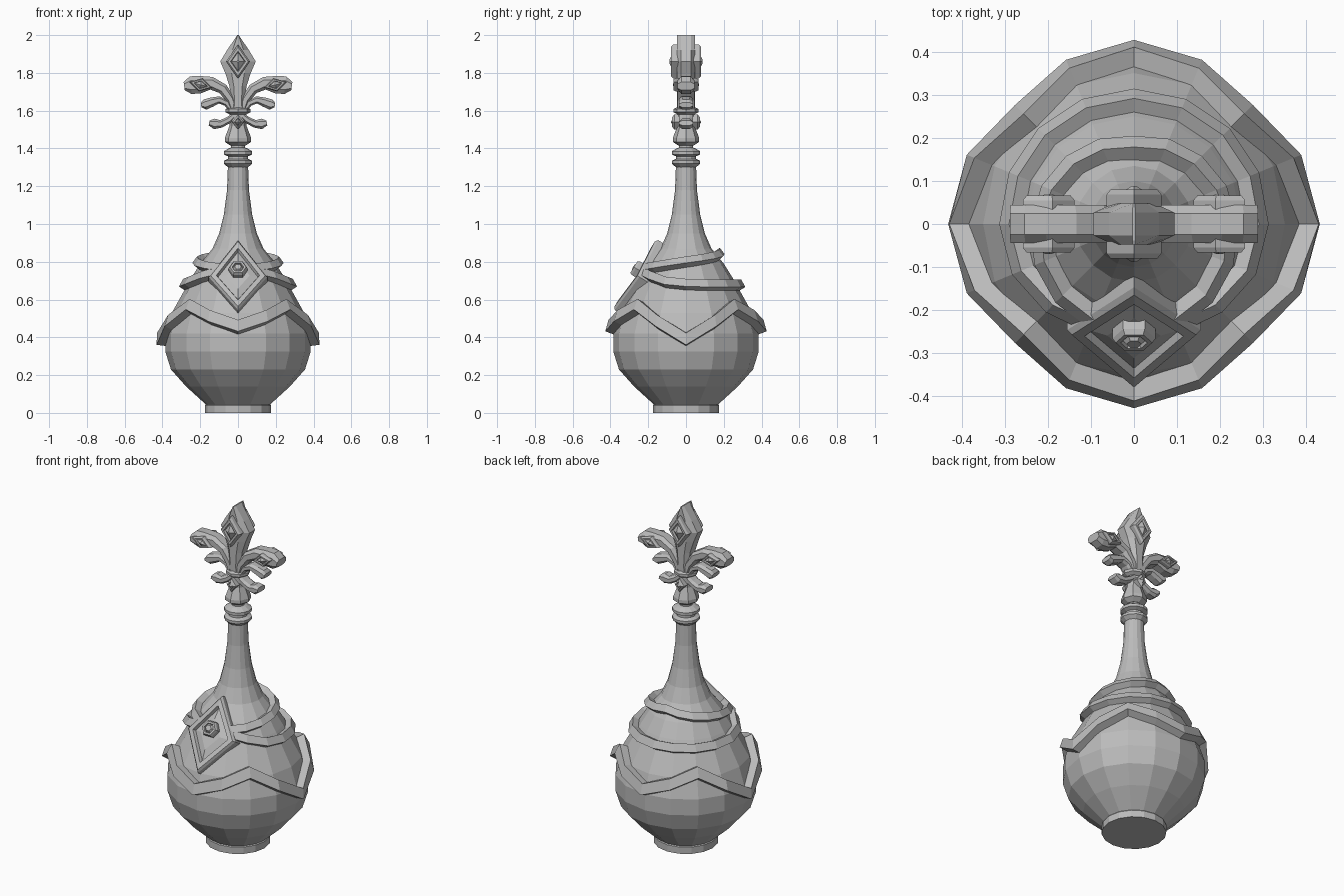
import bpy, bmesh, math
from mathutils import Vector

old = bpy.data.objects.get("Cube")
if old:
    bpy.data.objects.remove(old, do_unlink=True)

grey = bpy.data.materials.new("plain grey")
grey.use_nodes = True
shade = (0.5, 0.5, 0.5, 1)
grey.diffuse_color = shade
grey.node_tree.nodes["Principled BSDF"].inputs["Base Color"].default_value = shade


def skin(name, rings, loop=False, mirror=False):
    """Join successive rings of points with quads; cap the ends unless looped."""
    bm = bmesh.new()
    vs = [[bm.verts.new(p) for p in r] for r in rings]
    n = len(vs[0])
    pairs = list(zip(vs, vs[1:])) + ([(vs[-1], vs[0])] if loop else [])
    for a, b in pairs:
        for i in range(n):
            j = (i + 1) % n
            bm.faces.new((a[i], a[j], b[j], b[i]))
    if not loop:
        bm.faces.new(vs[0])
        bm.faces.new(vs[-1])
    bmesh.ops.recalc_face_normals(bm, faces=bm.faces)
    me = bpy.data.meshes.new(name)
    bm.to_mesh(me)
    bm.free()
    me.materials.append(grey)
    ob = bpy.data.objects.new(name, me)
    bpy.context.collection.objects.link(ob)
    if mirror:
        ob.modifiers.new("Mirror", 'MIRROR')
    return ob


def lathe(name, profile, sides=16):
    turns = [math.tau * i / sides for i in range(sides)]
    return skin(name, [[(r * math.sin(a), -r * math.cos(a), z) for a in turns]
                       for r, z in profile])


def lerp_table(table, x):
    for (x0, y0), (x1, y1) in zip(table, table[1:]):
        if x <= x1:
            return y0 + (y1 - y0) * (x - x0) / (x1 - x0)
    return table[-1][1]


# Bottle: foot, round body and long neck
body = [(.165, .04), (.275, .14), (.355, .23), (.385, .325), (.385, .42),
        (.35, .53), (.3, .62), (.25, .71), (.2, .79), (.135, .87),
        (.1, .95), (.075, 1.05), (.058, 1.18), (.053, 1.32)]
lathe("bottle_body", body)
lathe("foot", [(.175, 0), (.175, .04), (.163, .055)])
by_height = [(z, r) for r, z in body]


def band(name, heights, start, end, h, t):
    """Strap hugging the body; heights maps degrees from the front to z."""
    loop = end - start == 360
    steps = round((end - start) / 22.5)
    rings = []
    for i in range(steps if loop else steps + 1):
        deg = start + (end - start) * i / steps
        z = lerp_table(heights, min(deg, 360 - deg))
        r = lerp_table(by_height, z)
        tan = Vector((lerp_table(by_height, z + .04) - lerp_table(by_height, z - .04), .08))
        tan.normalize()
        out = Vector((tan.y, -tan.x))
        a = math.radians(deg)
        ring = []
        for s, d in ((-.5, -.03), (-.42, t), (.42, t), (.5, -.03)):
            p = Vector((r, z)) + tan * h * s + out * d
            ring.append((p.x * math.sin(a), -p.x * math.cos(a), p.y))
        rings.append(ring)
    return skin(name, rings, loop)


# Straps around the body
band("zigzag_band", [(0, .45), (22.5, .5), (45, .555), (67.5, .475), (90, .39),
                     (112.5, .475), (135, .555), (157.5, .5), (180, .45)],
     0, 360, .075, .045)
band("lower_strap", [(0, .75), (30, .735), (65, .685), (95, .67), (180, .67)],
     22.5, 337.5, .055, .035)
band("upper_strap", [(0, .75), (30, .755), (90, .79), (180, .835)],
     22.5, 337.5, .05, .036)


def plaque(name, centre, up, normal, sx, sy, layers, sides=4, roll=0, bend=0, mirror=False):
    """Stepped jewel: layers are (scale, height along the normal)."""
    c, u, n = Vector(centre), Vector(up).normalized(), Vector(normal).normalized()
    side = u.cross(n)
    side, u = (side * math.cos(roll) + u * math.sin(roll),
               u * math.cos(roll) - side * math.sin(roll))
    rings = []
    for s, d in layers:
        ring = []
        for i in range(sides):
            a = math.tau * i / sides
            x, y = sx * s * math.cos(a), sy * s * math.sin(a)
            ring.append(c + side * x + u * y + n * (d - bend * abs(x)))
        rings.append(ring)
    return skin(name, rings, mirror=mirror)


# Pendant on the front of the body
slope, facing = (0, .23, .37), (0, -.37, .23)
plaque("pendant_frame", (0, -.255, .725), slope, facing, .155, .218,
       [(1, -.05), (1, .008), (.93, .02), (.74, .02), (.68, .002), (.4, .012)], bend=.12)
plaque("pendant_gem", (0, -.24, .75), slope, facing, .05, .048,
       [(1, -.02), (1, .03), (.85, .042), (.62, .042), (.55, .034), (.35, .046)], sides=6)

# Collars at the top of the neck
lathe("neck_collars", [(.053, 1.3), (.075, 1.32), (.075, 1.335), (.052, 1.345),
                       (.052, 1.358), (.075, 1.368), (.075, 1.385), (.05, 1.4),
                       (.036, 1.405), (.036, 1.43)], 12)

# Stopper stem and the ring that ties the petals
lathe("stopper_stem", [(.04, 1.415), (.07, 1.435), (.07, 1.455), (.045, 1.52),
                       (.04, 1.6)], 8)
lathe("petal_ring", [(.045, 1.58), (.066, 1.592), (.066, 1.608), (.045, 1.62)], 8)


def petal(name, path, depth, mirror=True):
    """Bevelled strip along (x, z, half width) points in the front plane."""
    pts = [Vector((x, z)) for x, z, w in path]
    section = [(1, .55), (.5, 1), (-.5, 1), (-1, .55),
               (-1, -.55), (-.5, -1), (.5, -1), (1, -.55)]
    rings = []
    for i, (x, z, w) in enumerate(path):
        t = (pts[min(i + 1, len(pts) - 1)] - pts[max(i - 1, 0)]).normalized()
        rings.append([(x - t.y * w * a, depth * b, z + t.x * w * a) for a, b in section])
    return skin(name, rings, mirror=mirror)


# Petals of the stopper
petal("centre_spear", [(0, 1.59, .045), (0, 1.65, .036), (0, 1.73, .045), (0, 1.8, .068),
                       (0, 1.86, .094), (0, 1.92, .058), (0, 2, .004)], .048, False)
petal("side_petals", [(.02, 1.6, .02), (.04, 1.66, .024), (.08, 1.715, .028),
                      (.14, 1.745, .034), (.2, 1.738, .046), (.25, 1.735, .047),
                      (.285, 1.73, .022)], .044)
petal("middle_curls", [(.03, 1.6, .014), (.06, 1.64, .017), (.1, 1.657, .019),
                       (.14, 1.645, .025), (.175, 1.632, .028), (.195, 1.63, .012)], .036)
petal("lower_curls", [(.02, 1.575, .015), (.05, 1.55, .018), (.09, 1.53, .02),
                      (.125, 1.53, .028), (.153, 1.535, .013)], .036)

# Jewels on the front and back of the stopper
for word, s in (("front", -1), ("back", 1)):
    up, n = (0, 0, 1), (0, s, 0)
    plaque(word + "_spear_gem", (0, 0, 1.86), up, n, .064, .09,
           [(1, .03), (1, .068), (.85, .08), (.62, .08), (.55, .068), (.1, .088)])
    plaque(word + "_side_gems", (.198, 0, 1.737), up, n, .062, .036,
           [(1, .03), (1, .055), (.85, .066), (.62, .066), (.55, .058), (.1, .07)],
           roll=s * -.25, mirror=True)
    plaque(word + "_stem_gem", (0, 0, 1.54), up, n, .032, .04,
           [(1, .02), (1, .062), (.6, .074), (.5, .066), (.1, .08)])
